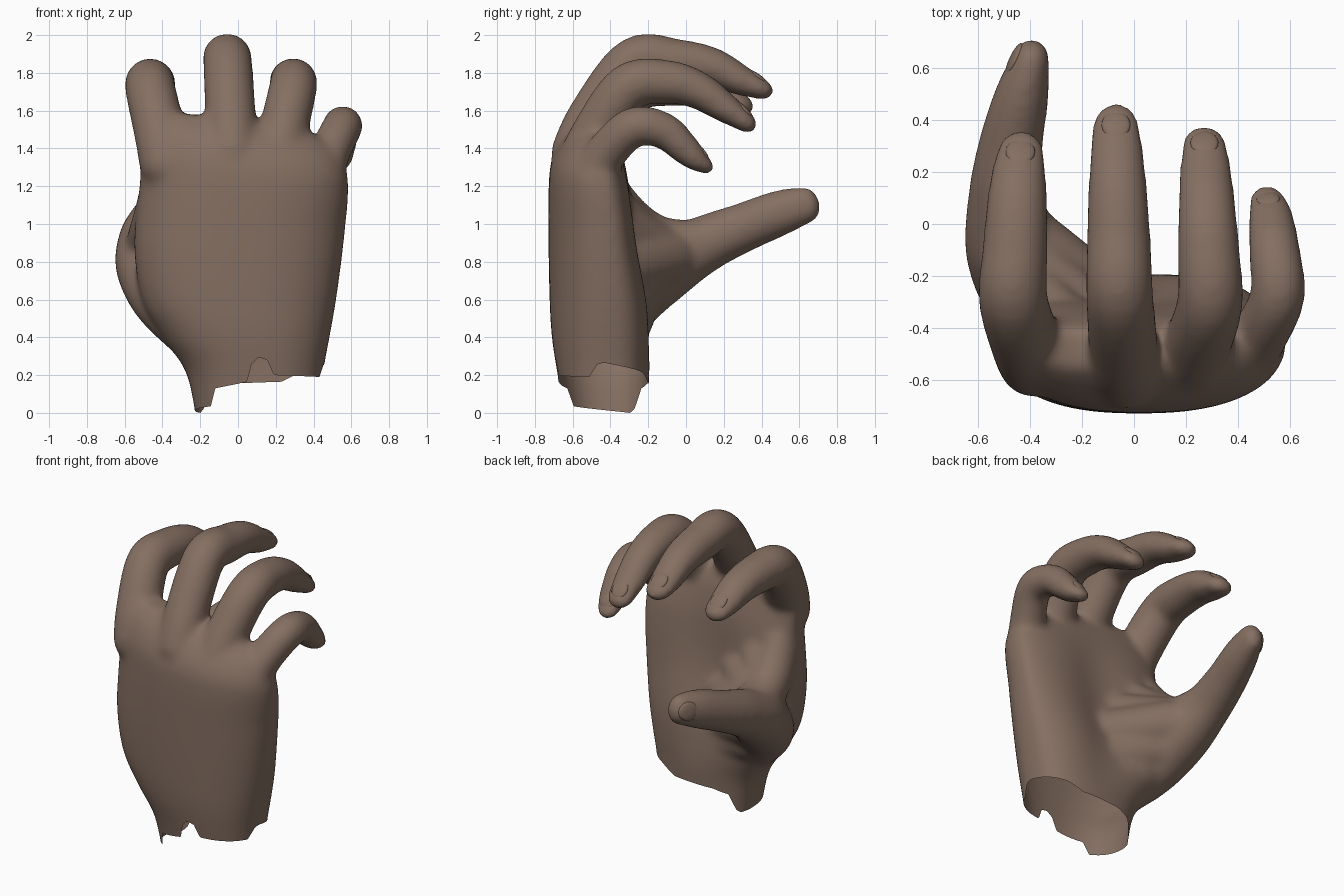
import bpy, bmesh, math
from mathutils import Vector

if "Cube" in bpy.data.objects:
    bpy.data.objects.remove(bpy.data.objects["Cube"])

skin = bpy.data.materials.new("brown skin")
skin.diffuse_color = (0.235, 0.16, 0.122, 1)
skin.use_nodes = True
skin.node_tree.nodes["Principled BSDF"].inputs["Base Color"].default_value = skin.diffuse_color


def clamp(v):
    return max(0, min(1, v))


def spline(pts, subs=6):
    """Catmull-Rom through tuples of any length."""
    out = []
    for i in range(len(pts) - 1):
        p = [Vector(pts[max(0, min(len(pts) - 1, i + k))]) for k in (-1, 0, 1, 2)]
        for s in range(subs):
            t = s / subs
            out.append(0.5 * (2 * p[1] + (p[2] - p[0]) * t
                       + (2 * p[0] - 5 * p[1] + 4 * p[2] - p[3]) * t * t
                       + (3 * p[1] - p[0] - 3 * p[2] + p[3]) * t ** 3))
    return out + [Vector(pts[-1])]


def loft(bm, rings):
    loops = [[bm.verts.new(c) for c in r] for r in rings]
    n = len(loops[0])
    faces = [bm.faces.new((a[i], a[(i + 1) % n], b[(i + 1) % n], b[i]))
             for a, b in zip(loops, loops[1:]) for i in range(n)]
    faces += [bm.faces.new(loops[0][::-1]), bm.faces.new(loops[-1])]
    bmesh.ops.recalc_face_normals(bm, faces=faces)


def frame(tangent):
    t = tangent.normalized()
    side = (Vector((1, 0, 0)) - t * t.x).normalized()
    return t, side, t.cross(side)


def limb(bm, pts, n=28):
    """Round-ended tube through (x, y, z, side radius, depth radius)."""
    path = spline(pts)
    rings = []

    def ring(c, tan, a, b):
        _, s, u = frame(tan)
        rings.append([c + s * a * math.cos(k * math.tau / n)
                      + u * b * math.sin(k * math.tau / n) for k in range(n)])
    last = len(path) - 1
    for i, p in enumerate(path):
        c = Vector(p[:3])
        tan = (Vector(path[min(i + 1, last)][:3]) - Vector(path[max(i - 1, 0)][:3])).normalized()
        if i == 0:
            for g in map(math.radians, range(80, 0, -20)):
                ring(c - tan * p[4] * math.sin(g), tan, p[3] * math.cos(g), p[4] * math.cos(g))
        ring(c, tan, p[3], p[4])
        if i == last:
            for g in map(math.radians, range(20, 90, 20)):
                ring(c + tan * p[3] * math.sin(g), tan, p[3] * math.cos(g), p[4] * math.cos(g))
    loft(bm, rings)


def finger(x_base, x_knuckle, x_tip, size, path):
    """Seven (y, z) joints; every finger shares one taper, flattening at the tip."""
    pts = []
    for i, (y, z) in enumerate(path):
        if i < 2:
            x = x_base + (x_knuckle - x_base) * 0.35 * i
        else:
            x = x_knuckle + (x_tip - x_knuckle) * (i - 2) / 4
        f = clamp((i - 1) / 5)
        pts.append((x, y, z, size * (1.07 - 0.34 * f ** 1.5), size * (1.08 - 0.6 * f ** 1.7)))
    return pts


bm = bmesh.new()

# Palm: height, left x, right x, back y, palm-side y
sections = [(-0.12, -.21, .42, -.63, -.20), (0.2, -.27, .45, -.68, -.195),
            (0.4, -.40, .485, -.71, -.18), (0.6, -.51, .52, -.722, -.185),
            (0.9, -.55, .56, -.728, -.24), (1.2, -.52, .585, -.727, -.285),
            (1.34, -.52, .57, -.71, -.32), (1.46, -.50, .50, -.65, -.36),
            (1.55, -.44, .36, -.56, -.40)]
rings = []
for z, xl, xr, yb, yf in spline(sections):
    top = clamp((z - 1) / 0.5)
    yw = -0.42 - 0.06 * top
    hollow = 0.06 * math.sin(math.pi * clamp((z - 0.25) / 1.2))
    ring = []
    for k in range(64):
        a = k * math.tau / 64
        u, v = math.cos(a), math.sin(a)
        u = math.copysign(abs(u) ** 0.82, u)
        if v > 0:
            y = yw + (yf - yw) * v ** 0.7 - hollow * math.exp(-(u / 0.4) ** 2)
        else:
            y = yw + (yb - yw) * abs(v) ** 0.92
        x = (xl + xr) / 2 + u * (xr - xl) / 2
        ring.append((x, y, z - 0.12 * x * top))
    rings.append(ring)
loft(bm, rings)

# Fingers, each from knuckle to tip
index = finger(-.385, -.465, -.435, .129, [(-.53, 1.32), (-.465, 1.48), (-.29, 1.72),
               (-.1, 1.745), (.08, 1.725), (.2, 1.675), (.275, 1.64)])
middle = finger(-.03, -.055, -.07, .126, [(-.58, 1.38), (-.49, 1.57), (-.275, 1.86),
                (-.05, 1.86), (.13, 1.835), (.28, 1.765), (.38, 1.722)])
ring_finger = finger(.21, .292, .27, .123, [(-.56, 1.3), (-.475, 1.48), (-.305, 1.725),
                     (-.1, 1.752), (.06, 1.71), (.2, 1.62), (.3, 1.55)])
little = finger(.44, .552, .512, .103, [(-.51, 1.2), (-.435, 1.36), (-.28, 1.513),
                (-.12, 1.495), (-.02, 1.41), (.05, 1.345), (.085, 1.32)])
thumb = [(-.2, -.42, .38, .14, .14), (-.38, -.29, .6, .18, .17),
         (-.465, -.1, .78, .185, .18), (-.495, .1, .895, .145, .152),
         (-.475, .3, .98, .125, .132), (-.43, .5, 1.06, .105, .122),
         (-.395, .64, 1.103, .072, .1)]
digits = {"index": index, "middle": middle, "ring_finger": ring_finger,
          "little": little, "thumb": thumb}
for pts in digits.values():
    limb(bm, pts)

# Web of skin to the index finger, and the thumb pad fanning across the palm
limb(bm, [(-.46, .05, .89, .12, .13), (-.46, -.15, .91, .13, .135),
          (-.43, -.32, 1.02, .13, .14), (-.41, -.45, 1.22, .1, .12)])
for a, b, r in [((-.4, -.09, .82), (-.05, -.37, .74), .15),
                ((-.40, -.16, .89), (-.14, -.39, .93), .13),
                ((-.42, -.24, .95), (-.25, -.42, 1.1), .125),
                ((-.38, -.2, .68), (-.05, -.36, .56), .145),
                ((-.28, -.3, .52), (0, -.36, .4), .14)]:
    limb(bm, [(*a, r, r), (*b, r, r)])

# Fuse the parts into one smooth skin
mesh = bpy.data.meshes.new("hand parts")
bm.to_mesh(mesh)
bm.free()
parts = bpy.data.objects.new("hand_parts", mesh)
bpy.context.collection.objects.link(parts)
m = parts.modifiers.new("fuse", 'REMESH')
m.mode, m.voxel_size = 'VOXEL', 0.016
m = parts.modifiers.new("soften", 'SMOOTH')
m.factor, m.iterations = 0.5, 30
skin_mesh = bpy.data.meshes.new_from_object(
    parts.evaluated_get(bpy.context.evaluated_depsgraph_get()))
bpy.data.objects.remove(parts)

# Torn open wrist: rim height by angle around the wrist
rim = [(0, .265), (40, .215), (60, .165), (125, .155), (142, .13), (151, .02), (156, 0),
       (214, .035), (222, .13), (258, .165), (264, .26), (272, .295), (282, .28),
       (290, .2), (346, .19), (354, .26), (360, .265)]


def rim_height(co):
    a = math.degrees(math.atan2(co.y + 0.43, co.x - 0.1)) % 360
    for (a0, h0), (a1, h1) in zip(rim, rim[1:]):
        if a <= a1:
            return h0 + (h1 - h0) * (a - a0) / (a1 - a0)


bm = bmesh.new()
bm.from_mesh(skin_mesh)
for v in bm.verts:
    v.co.z -= rim_height(v.co)
bmesh.ops.bisect_plane(bm, geom=bm.verts[:] + bm.edges[:] + bm.faces[:],
                       plane_co=(0, 0, 0), plane_no=(0, 0, 1), clear_inner=True)
for v in bm.verts:
    v.co.z += rim_height(v.co)
for f in bm.faces:
    f.smooth = True
bm.to_mesh(skin_mesh)
bm.free()
skin_mesh.materials.clear()
skin_mesh.materials.append(skin)
hand = bpy.data.objects.new("hand", skin_mesh)
bpy.context.collection.objects.link(hand)

# Nails: shallow domes lying almost flush on the back of each fingertip
for name, pts in digits.items():
    p, q = Vector(pts[-2][:3]), Vector(pts[-1][:3])
    t, s, u = frame(q - p)
    is_thumb = name == "thumb"
    out, k = (-s, 3) if is_thumb else (-u, 4)
    r = pts[-1][4 if is_thumb else 3]
    p, q = p + out * pts[-2][k], q + out * pts[-1][k]
    t = (q - p).normalized()
    wide = t.cross(out).normalized()
    out = wide.cross(t)
    bm = bmesh.new()
    bmesh.ops.create_uvsphere(bm, u_segments=20, v_segments=10, radius=1)
    for v in bm.verts:
        c = v.co.copy()
        v.co = (q - t * r * 0.2 + out * (c.z * 0.016 - 0.013) + t * c.x * r * 0.7
                + wide * c.y * r * 0.6)
    bmesh.ops.recalc_face_normals(bm, faces=bm.faces)
    for f in bm.faces:
        f.smooth = True
    me = bpy.data.meshes.new(name + "_nail")
    bm.to_mesh(me)
    bm.free()
    me.materials.append(skin)
    bpy.context.collection.objects.link(bpy.data.objects.new(name + "_nail", me))
